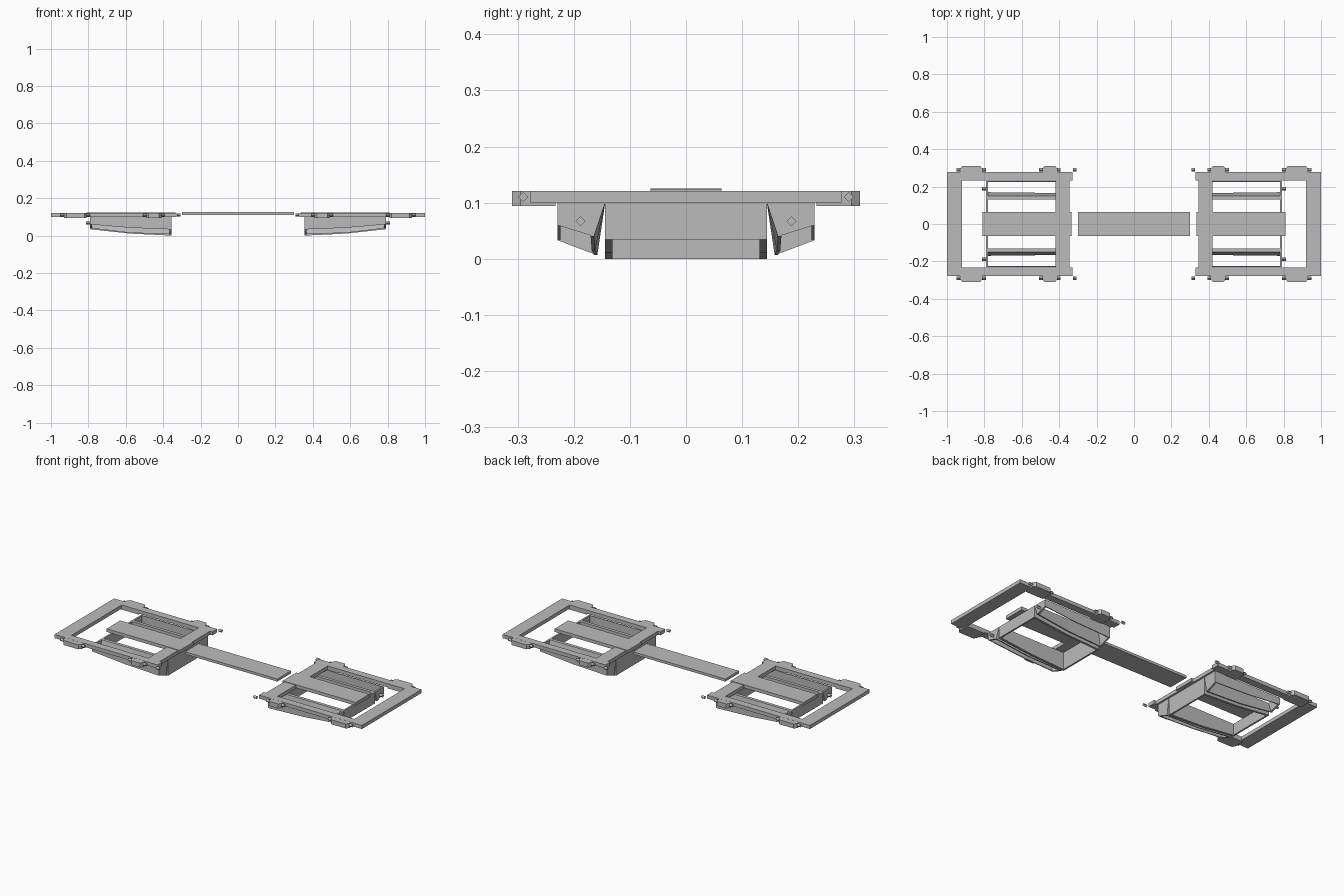
import bpy, bmesh, math

if "Cube" in bpy.data.objects:
    bpy.data.objects.remove(bpy.data.objects["Cube"])

grey = bpy.data.materials.new("light_grey")
grey.diffuse_color = (0.5, 0.5, 0.5, 1)
grey.use_nodes = True
grey.node_tree.nodes["Principled BSDF"].inputs["Base Color"].default_value = grey.diffuse_color


def loft(name, rings, mx=1, my=1):
    """Closed solid through equal-length point rings, mirrored by the signs mx, my."""
    bm = bmesh.new()
    vs = [[bm.verts.new((x * mx, y * my, z)) for x, y, z in r] for r in rings]
    n = len(rings[0])
    for a, b in zip(vs, vs[1:]):
        for i in range(n):
            j = (i + 1) % n
            bm.faces.new((a[i], a[j], b[j], b[i]))
    bm.faces.new(vs[0])
    bm.faces.new(vs[-1])
    bmesh.ops.recalc_face_normals(bm, faces=bm.faces)
    me = bpy.data.meshes.new(name)
    bm.to_mesh(me)
    bm.free()
    me.materials.append(grey)
    ob = bpy.data.objects.new(name, me)
    bpy.context.collection.objects.link(ob)
    return ob


def plate(name, x0, x1, yz, mx=1, my=1):
    """Profile in y-z pushed along x."""
    return loft(name, [[(x, y, z) for y, z in yz] for x in (x0, x1)], mx, my)


def box(name, x0, x1, y0, y1, z0, z1, mx=1, my=1):
    return plate(name, x0, x1, [(y0, z0), (y1, z0), (y1, z1), (y0, z1)], mx, my)


def pin(name, x0, x1, y, z, mx, my, r=0.009):
    """Four-sided peg along x."""
    return plate(name, x0, x1, [(y - r, z), (y, z - r), (y + r, z), (y, z + r)], mx, my)


STATIONS = (0.79, 0.58, 0.355)     # outer end, knee, inner end of the hulls
TOP = 0.1


def wall(name, ytop, ybots, zbots, t, mx, my):
    """Thin lengthwise wall whose lower edge sweeps up towards the outer end."""
    rings = [[(x, ytop, TOP), (x, ytop - t, TOP), (x, yb - t, zb), (x, yb, zb)]
             for x, yb, zb in zip(STATIONS, ybots, zbots)]
    return loft(name, rings, mx, my)


# Centre plank between the two frames
box("centre_plank", -0.3, 0.3, -0.063, 0.063, 0.11, 0.125)

for mx in (1, -1):
    # Flat frame
    box("frame_end_beam", 0.92, 1.0, -0.277, 0.277, 0.1, 0.121, mx)
    box("frame_cross_beam", 0.345, 0.42, -0.235, 0.235, 0.1, 0.121, mx)
    box("frame_plank", 0.335, 0.81, -0.063, 0.063, 0.105, 0.124, mx)

    # Centre trough end plates
    box("trough_outer_end", 0.78, 0.79, -0.144, 0.144, 0.034, TOP, mx)
    box("trough_inner_end", 0.355, 0.365, -0.144, 0.144, 0.0, TOP, mx)

    for my in (1, -1):
        box("frame_side_rail", 0.33, 0.92, 0.233, 0.277, 0.1, 0.121, mx, my)
        # Hinge tabs with chamfered corners, and their pegs
        for a, b in ((0.41, 0.49), (0.81, 0.93)):
            outline = [(a, 0.233), (a, 0.295), (a + 0.012, 0.31),
                       (b - 0.012, 0.31), (b, 0.295), (b, 0.233)]
            loft("hinge_tab", [[(x, y, z) for x, y in outline] for z in (0.094, 0.1205)], mx, my)
            pin("hinge_pin", a - 0.018, b + 0.018, 0.29, 0.11, mx, my)
        pin("loose_pin", 0.307, 0.327, 0.29, 0.11, mx, my)

        # Centre trough side
        wall("trough_side", 0.144, (0.144,) * 3, (0.034, 0.011, 0.0), 0.013, mx, my)
        # Side pod: straight outer wall, leaning twisted inner wall, end plates
        wall("pod_outer_wall", 0.229, (0.229,) * 3, (0.06, 0.042, 0.033), 0.005, mx, my)
        wall("pod_inner_wall", 0.15, (0.17, 0.168, 0.164), (0.04, 0.015, 0.007), 0.006, mx, my)
        plate("pod_outer_end", 0.78, 0.79,
              [(0.144, TOP), (0.229, TOP), (0.229, 0.06), (0.165, 0.04)], mx, my)
        plate("pod_inner_end", 0.355, 0.365,
              [(0.144, TOP), (0.229, TOP), (0.229, 0.033), (0.16, 0.007)], mx, my)
        pin("pod_pin", 0.785, 0.812, 0.188, 0.067, mx, my)
